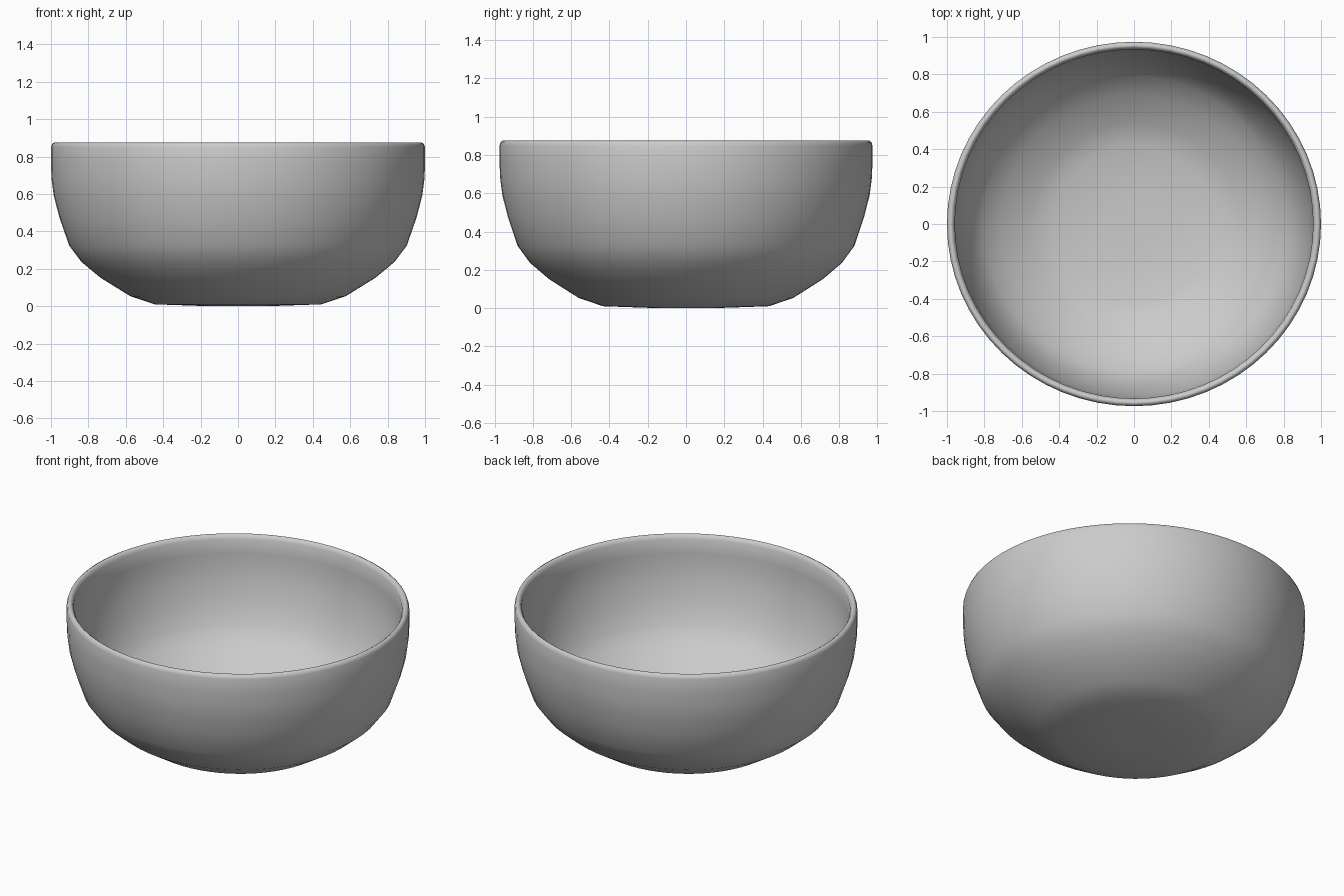
import bpy, bmesh, math

if "Cube" in bpy.data.objects:
    bpy.data.objects.remove(bpy.data.objects["Cube"])

SEGMENTS = 64
Y_SCALE = 0.974  # the bowl is very slightly oval

# Profile (radius, height): outside from base to rim, then down the inside
outer = [(0.15, 0.0), (0.445, 0.01), (0.575, 0.053), (0.735, 0.152), (0.837, 0.237),
         (0.903, 0.325), (0.955, 0.475), (0.985, 0.59), (0.997, 0.68), (1.0, 0.76), (1.0, 0.85)]
rim = [(0.994, 0.868), (0.980, 0.876), (0.968, 0.868), (0.958, 0.85)]
inner = [(0.957, 0.76), (0.953, 0.68), (0.942, 0.60), (0.915, 0.49), (0.867, 0.35),
         (0.805, 0.265), (0.71, 0.19), (0.555, 0.095), (0.43, 0.053), (0.15, 0.042)]
profile = outer + rim + inner

# Bowl: spin the profile into rings and close both ends
bm = bmesh.new()
rings = []
for r, z in profile:
    ring = []
    for i in range(SEGMENTS):
        a = 2 * math.pi * i / SEGMENTS
        ring.append(bm.verts.new((r * math.cos(a), Y_SCALE * r * math.sin(a), z)))
    rings.append(ring)
for low, high in zip(rings, rings[1:]):
    for i in range(SEGMENTS):
        j = (i + 1) % SEGMENTS
        bm.faces.new((low[i], low[j], high[j], high[i]))
bm.faces.new(list(reversed(rings[0])))
bm.faces.new(rings[-1])
bmesh.ops.recalc_face_normals(bm, faces=bm.faces)
for f in bm.faces:
    f.smooth = True

mesh = bpy.data.meshes.new("bowl")
bm.to_mesh(mesh)
bm.free()
bowl = bpy.data.objects.new("bowl", mesh)
bpy.context.collection.objects.link(bowl)
